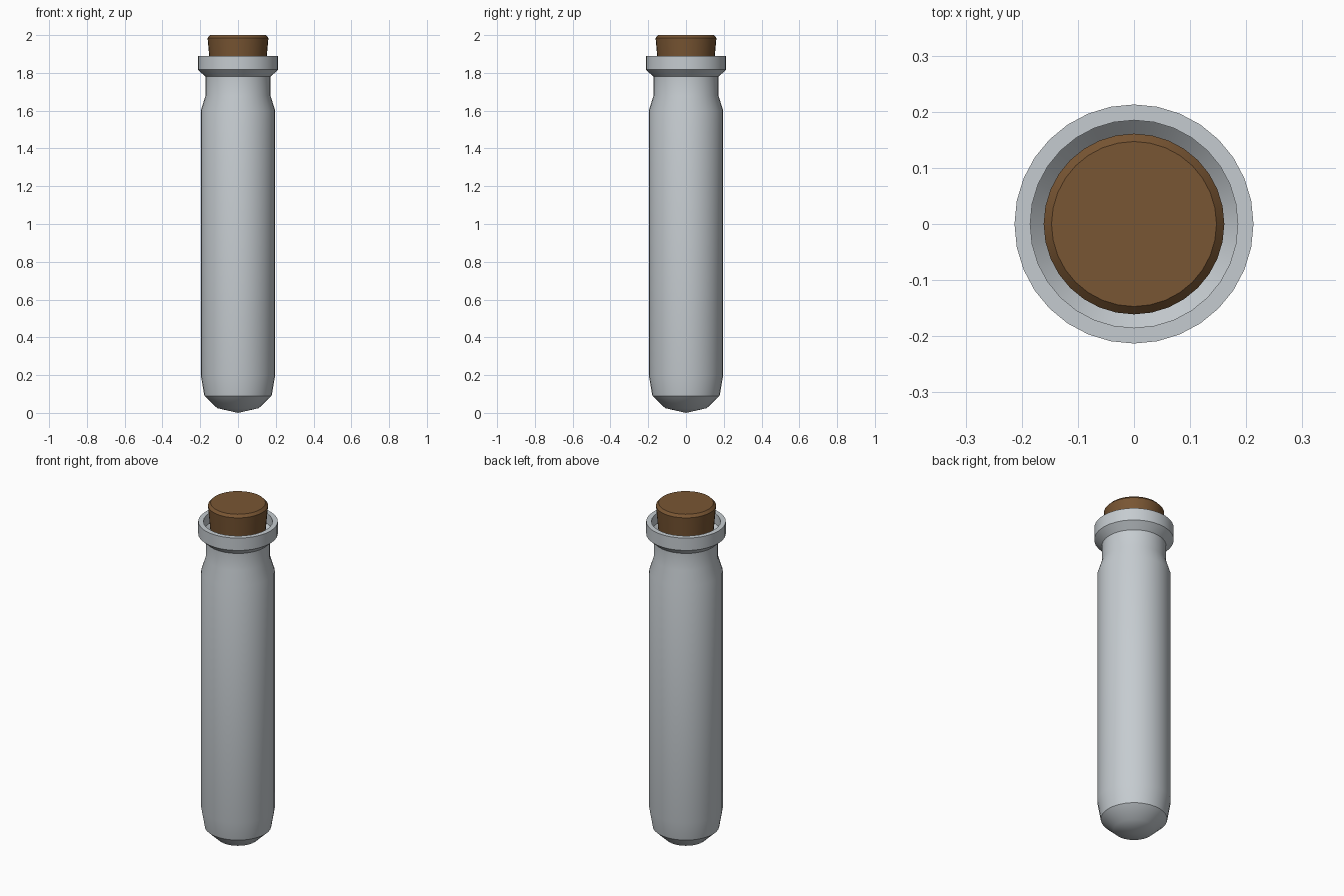
import bpy
import math

SIDES = 32

cube = bpy.data.objects.get("Cube")
if cube:
    bpy.data.objects.remove(cube, do_unlink=True)


def make_material(name, rgb):
    mat = bpy.data.materials.new(name)
    mat.use_nodes = True
    colour = (*rgb, 1.0)
    mat.diffuse_color = colour
    mat.node_tree.nodes["Principled BSDF"].inputs["Base Color"].default_value = colour
    return mat


def lathe(name, profile, mat, angle):
    """Spin a (radius, height) profile around z; zero radii become poles."""
    verts, faces, rings = [], [], []
    for r, z in profile:
        count = SIDES if r > 0 else 1
        rings.append([len(verts) + i for i in range(count)])
        for i in range(count):
            a = math.tau * i / SIDES
            verts.append((r * math.cos(a), r * math.sin(a), z))
    for low, high in zip(rings, rings[1:]):
        for i in range(SIDES):
            j = (i + 1) % SIDES
            quad = [low[i % len(low)], low[j % len(low)],
                    high[j % len(high)], high[i % len(high)]]
            faces.append(list(dict.fromkeys(quad)))
    mesh = bpy.data.meshes.new(name)
    mesh.from_pydata(verts, [], faces)
    mesh.materials.append(mat)
    obj = bpy.data.objects.new(name, mesh)
    bpy.context.collection.objects.link(obj)
    bpy.ops.object.select_all(action="DESELECT")
    obj.select_set(True)
    bpy.context.view_layer.objects.active = obj
    bpy.ops.object.shade_smooth_by_angle(angle=math.radians(angle))
    return obj


glass = make_material("grey glass", (0.56, 0.60, 0.63))
cork = make_material("brown cork", (0.19, 0.092, 0.033))

# Tube: rounded base, body, neck, flared rim, then the inner wall back down
outer = [(0, 0), (0.11, 0.025), (0.178, 0.09), (0.197, 0.2), (0.197, 1.6),
         (0.172, 1.68), (0.172, 1.78), (0.213, 1.817), (0.213, 1.89)]
inner = [(0.185, 1.89), (0.185, 1.83), (0.146, 1.79), (0.146, 1.67),
         (0.172, 1.59), (0.172, 0.21), (0.155, 0.11), (0.097, 0.052), (0, 0.03)]
lathe("glass_tube", outer + inner, glass, 35)

# Stopper: tapered plug with a bevelled top edge
lathe("cork_stopper", [(0, 1.7), (0.136, 1.7), (0.161, 1.985), (0.147, 2.0), (0, 2.0)],
      cork, 30)
